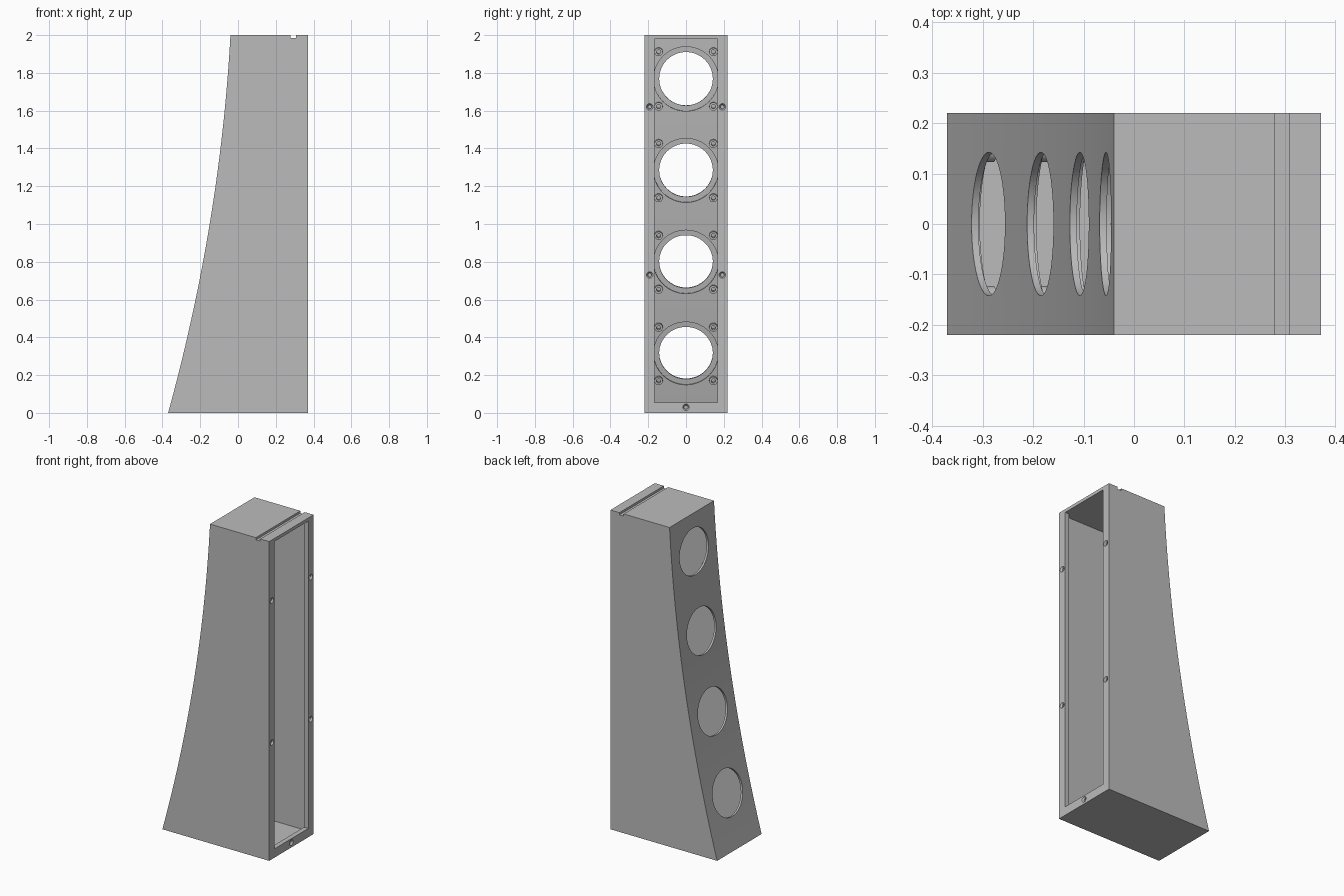
import bpy
import bmesh
from mathutils import Vector

cube = bpy.data.objects.get("Cube")
if cube:
    bpy.data.objects.remove(cube, do_unlink=True)

HALF_WIDTH = 0.22
BACK = 0.37
HEIGHT = 2.0
WALL = 0.02
LIP = 0.03

grey = bpy.data.materials.new("plain_grey")
grey.use_nodes = True
grey.diffuse_color = (0.5, 0.5, 0.5, 1)
grey.node_tree.nodes["Principled BSDF"].inputs["Base Color"].default_value = (0.5, 0.5, 0.5, 1)


def front_x(z):
    """Concave sweep of the baffle."""
    return -BACK + 0.275 * z - 0.055 * z * z


def finish(name, bm):
    bmesh.ops.recalc_face_normals(bm, faces=bm.faces)
    mesh = bpy.data.meshes.new(name)
    bm.to_mesh(mesh)
    bm.free()
    mesh.materials.append(grey)
    obj = bpy.data.objects.new(name, mesh)
    bpy.context.collection.objects.link(obj)
    return obj


def swept_block(name, half, z0, z1, back, inset, steps=40):
    """Side profile with the swept front, extruded across the width."""
    bm = bmesh.new()
    zs = [z0 + (z1 - z0) * i / steps for i in range(steps + 1)]
    outline = [(front_x(z) + inset, z) for z in zs] + [(back, z1), (back, z0)]
    face = bm.faces.new([bm.verts.new((x, -half, z)) for x, z in outline])
    new = bmesh.ops.extrude_face_region(bm, geom=[face])["geom"]
    verts = [v for v in new if isinstance(v, bmesh.types.BMVert)]
    bmesh.ops.translate(bm, verts=verts, vec=(0, 2 * half, 0))
    return finish(name, bm)


def box(name, low, high):
    bm = bmesh.new()
    bmesh.ops.create_cube(bm, size=1)
    low, high = Vector(low), Vector(high)
    bmesh.ops.scale(bm, verts=bm.verts, vec=high - low)
    bmesh.ops.translate(bm, verts=bm.verts, vec=(low + high) / 2)
    return finish(name, bm)


def rod(name, start, end, r0, r1=None, sides=24):
    bm = bmesh.new()
    axis = end - start
    bmesh.ops.create_cone(bm, cap_ends=True, segments=sides, radius1=r0,
                          radius2=r0 if r1 is None else r1, depth=axis.length)
    bmesh.ops.rotate(bm, verts=bm.verts, matrix=axis.to_track_quat("Z", "Y").to_matrix())
    bmesh.ops.translate(bm, verts=bm.verts, vec=(start + end) / 2)
    return finish(name, bm)


def combine(target, tool, operation="DIFFERENCE"):
    tool.hide_render = True
    mod = target.modifiers.new("shape", "BOOLEAN")
    mod.operation = operation
    mod.solver = "EXACT"
    mod.object = tool
    bpy.context.view_layer.objects.active = target
    bpy.ops.object.modifier_apply(modifier=mod.name)
    bpy.data.objects.remove(tool, do_unlink=True)


# Hollow cabinet with a retaining lip around the rear opening
cabinet = swept_block("cabinet", HALF_WIDTH, 0, HEIGHT, BACK, 0)
combine(cabinet, swept_block("cavity", HALF_WIDTH - WALL, WALL, HEIGHT - WALL, BACK - LIP, 0.025))
combine(cabinet, box("rear_opening", (0.3, -0.167, 0.055), (0.5, 0.167, HEIGHT - WALL)))

# Cable groove across the top
combine(cabinet, box("top_groove", (0.278, -0.3, HEIGHT - 0.014), (0.308, 0.3, HEIGHT + 0.1)))

# Four driver holes, each with a rear recess and four screw bosses
for i in range(4):
    z = 0.32 + i * 0.4833
    slope = 0.275 - 0.11 * z
    inward = Vector((1, 0, -slope)).normalized()
    upward = Vector((slope, 0, 1)).normalized()
    centre = Vector((front_x(z), 0, z))
    combine(cabinet, rod("driver_recess", centre + inward * 0.013, centre + inward * 0.07, 0.171, sides=64))
    combine(cabinet, rod("driver_hole", centre - inward * 0.05, centre + inward * 0.08, 0.142, sides=64))
    for side in (-1, 1):
        for level in (-1, 1):
            spot = centre + upward * (level * 0.145) + Vector((0, side * 0.145, 0))
            combine(cabinet, rod("screw_boss", spot + inward * 0.012, spot + inward * 0.045, 0.022), "UNION")
            combine(cabinet, rod("boss_pilot", spot + inward * 0.018, spot + inward * 0.06, 0.011))

# Countersunk screw holes in the rear lip
lip_screws = [(side * 0.192, z) for side in (-1, 1) for z in (0.73, 1.62)] + [(0, 0.03)]
for y, z in lip_screws:
    face = Vector((BACK, y, z))
    along = Vector((1, 0, 0))
    combine(cabinet, rod("countersink", face - along * 0.01, face + along * 0.002, 0.01, 0.019))
    combine(cabinet, rod("lip_pilot", face - along * 0.025, face + along * 0.01, 0.01))

# Smooth curved walls, crisp corners
bpy.ops.object.select_all(action="DESELECT")
cabinet.select_set(True)
bpy.context.view_layer.objects.active = cabinet
bpy.ops.object.shade_smooth_by_angle(angle=0.5)
